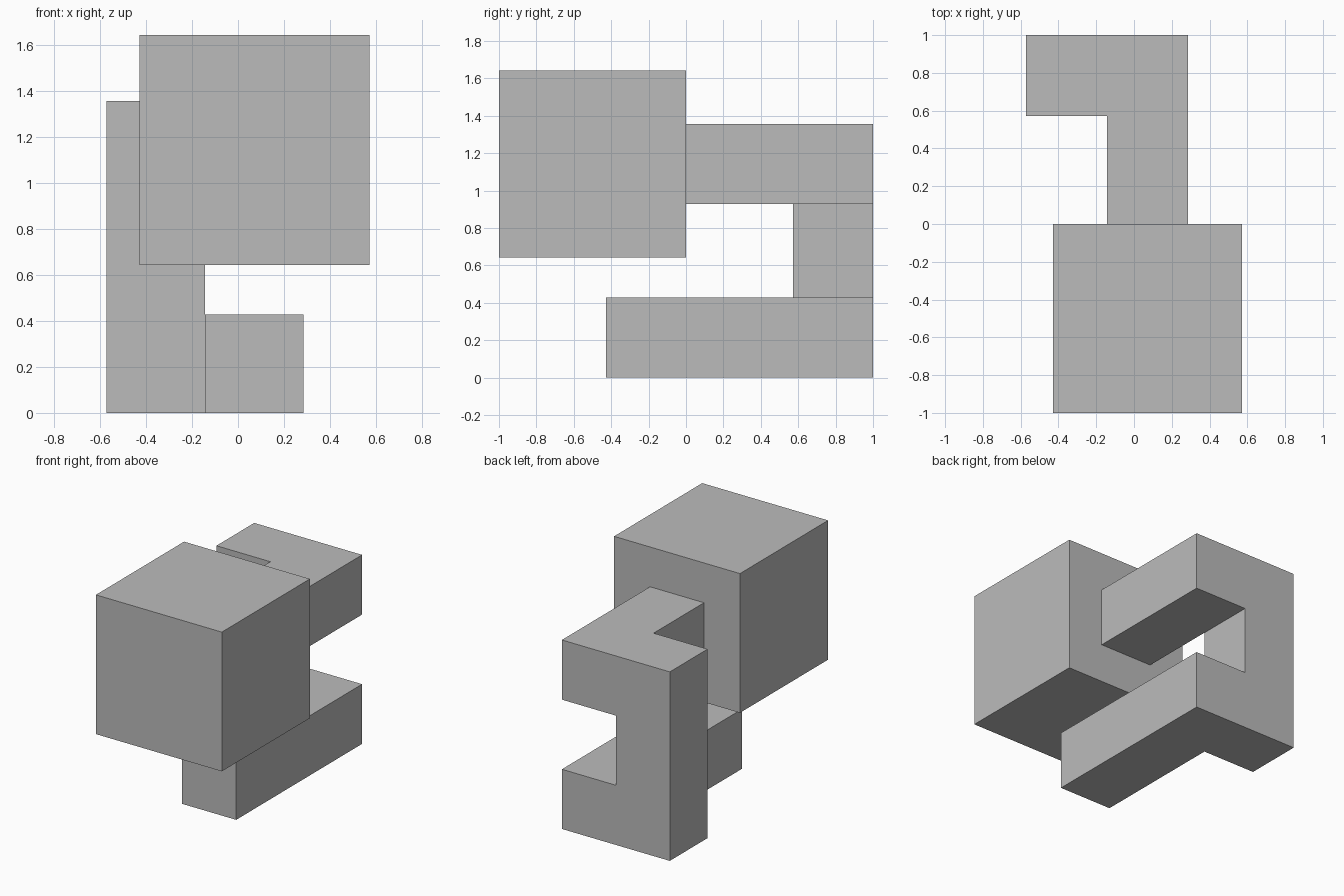
import bpy
import bmesh
from mathutils import Vector

if "Cube" in bpy.data.objects:
    bpy.data.objects.remove(bpy.data.objects["Cube"], do_unlink=True)

U = 1 / 7  # design unit: the large block is 7 units wide

grey = bpy.data.materials.new("plain grey")
grey.use_nodes = True
colour = (0.5, 0.5, 0.5, 1)
grey.diffuse_color = colour
bsdf = next(n for n in grey.node_tree.nodes if n.type == "BSDF_PRINCIPLED")
bsdf.inputs["Base Color"].default_value = colour


def finish(name, bm):
    """Clean up flat faces, scale to size and add to the scene."""
    bmesh.ops.dissolve_limit(bm, angle_limit=0.01, verts=bm.verts, edges=bm.edges)
    bmesh.ops.recalc_face_normals(bm, faces=bm.faces)
    bmesh.ops.scale(bm, vec=(U, U, U), verts=bm.verts)
    mesh = bpy.data.meshes.new(name)
    bm.to_mesh(mesh)
    bm.free()
    mesh.materials.append(grey)
    bpy.context.collection.objects.link(bpy.data.objects.new(name, mesh))


def extrude(bm, faces, dy):
    """Pull faces along y and return the moved caps."""
    geom = bmesh.ops.extrude_face_region(bm, geom=faces)["geom"]
    verts = [g for g in geom if isinstance(g, bmesh.types.BMVert)]
    bmesh.ops.translate(bm, vec=Vector((0, dy, 0)), verts=verts)
    bmesh.ops.delete(bm, geom=[f for f in faces if f.is_valid], context="FACES_ONLY")
    return [g for g in geom if isinstance(g, bmesh.types.BMFace)]


def plate(bm, x0, x1, z0, z1, y):
    corners = ((x0, z0), (x1, z0), (x1, z1), (x0, z1))
    return bm.faces.new([bm.verts.new((x, y, z)) for x, z in corners])


# Large block at the front
bm = bmesh.new()
back = plate(bm, -3, 4, 4.5, 11.5, 0)
front = bmesh.ops.duplicate(bm, geom=[back])["geom"]
extrude(bm, [f for f in front if isinstance(f, bmesh.types.BMFace)], -7)
bmesh.ops.remove_doubles(bm, verts=bm.verts, dist=0.001)
finish("large_block", bm)

# C-shaped bracket: back wall cells, thickened, then both arms pulled forward
bm = bmesh.new()
levels = (0, 3, 6.5, 9.5)
for z0, z1 in zip(levels, levels[1:]):
    plate(bm, -4, -1, z0, z1, 7)
    if z0 != 3:
        plate(bm, -1, 2, z0, z1, 7)
bmesh.ops.remove_doubles(bm, verts=bm.verts, dist=0.001)
wall = bmesh.ops.duplicate(bm, geom=bm.faces[:])["geom"]
caps = extrude(bm, [f for f in wall if isinstance(f, bmesh.types.BMFace)], -3)
arms = [f for f in caps if f.calc_center_median().x > 0]
upper = [f for f in arms if f.calc_center_median().z > 5]
lower = [f for f in arms if f.calc_center_median().z < 5]
extrude(bm, upper, -4)
extrude(bm, lower, -7)
bmesh.ops.remove_doubles(bm, verts=bm.verts, dist=0.001)
finish("c_bracket", bm)
